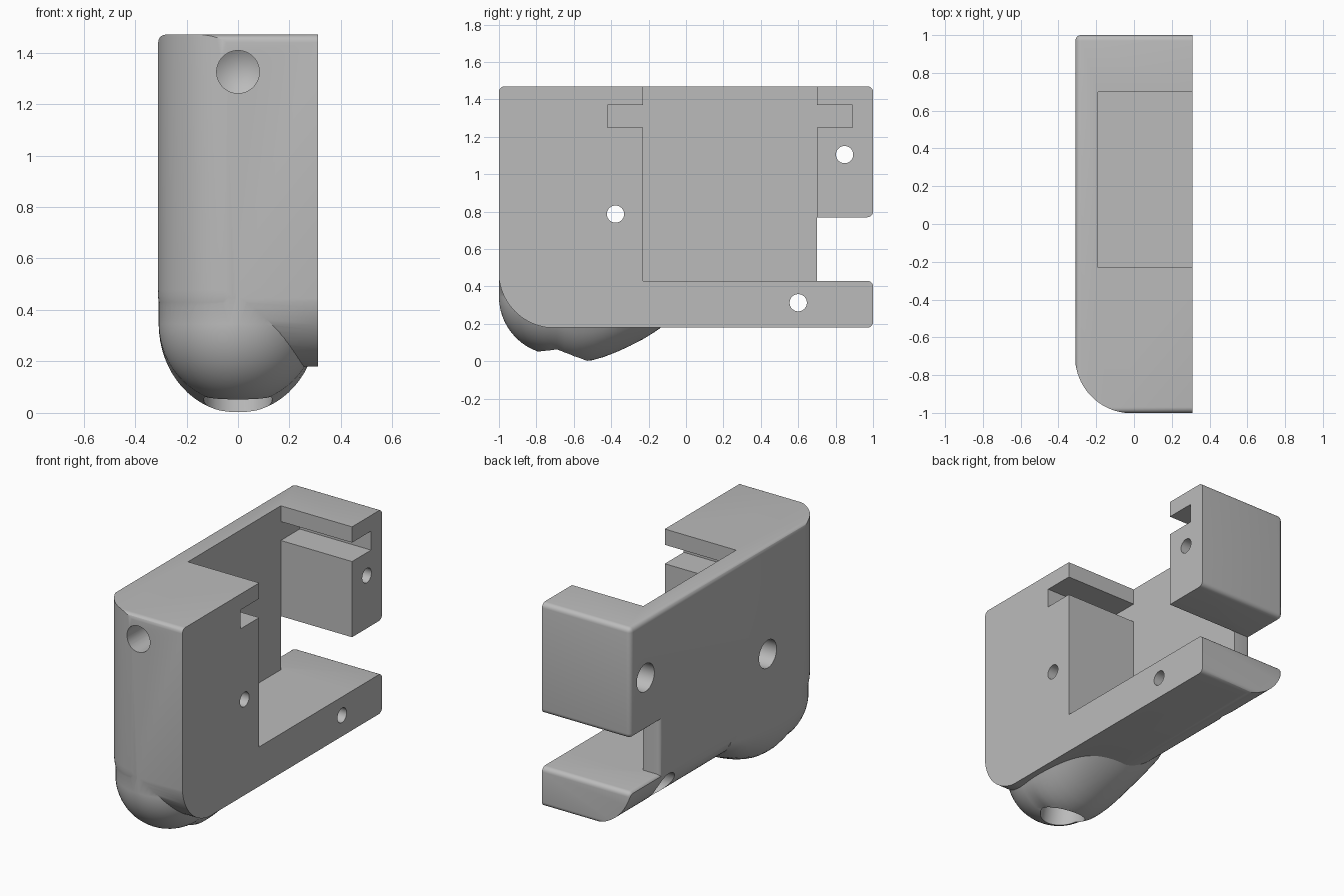
import bpy, bmesh
from math import sqrt, sin, cos, pi
from mathutils import Vector

if "Cube" in bpy.data.objects:
    bpy.data.objects.remove(bpy.data.objects["Cube"], do_unlink=True)

grey = bpy.data.materials.new("plain_grey")
grey.use_nodes = True
COLOR = (0.5, 0.5, 0.5, 1)
grey.diffuse_color = COLOR
grey.node_tree.nodes["Principled BSDF"].inputs["Base Color"].default_value = COLOR

HALF = 0.31      # half of the body width
BIG = 0.30       # large outer fillet
SMALL = 0.03     # small edge fillet


def make(name, bm):
    bmesh.ops.recalc_face_normals(bm, faces=bm.faces)
    mesh = bpy.data.meshes.new(name)
    bm.to_mesh(mesh)
    bm.free()
    mesh.materials.append(grey)
    ob = bpy.data.objects.new(name, mesh)
    bpy.context.collection.objects.link(ob)
    return ob


def box_bm(lo, hi):
    bm = bmesh.new()
    bmesh.ops.create_cube(bm, size=1)
    for v in bm.verts:
        v.co = [l + (c + 0.5) * (h - l) for l, h, c in zip(lo, hi, v.co)]
    return bm


def bevel(bm, edges, radius, segments):
    bmesh.ops.bevel(bm, geom=edges, offset=radius, offset_type='OFFSET',
                    segments=segments, profile=0.5, affect='EDGES')


def rod(name, start, end, radius, tip=0.0):
    """Cylinder from start to end, with an optional cone tip for a drilled hole."""
    start, end = Vector(start), Vector(end)
    axis = end - start
    bm = bmesh.new()
    bmesh.ops.create_circle(bm, cap_ends=True, segments=48, radius=radius)
    out = bmesh.ops.extrude_face_region(bm, geom=bm.faces[:])
    top = [g for g in out["geom"] if isinstance(g, bmesh.types.BMVert)]
    bmesh.ops.translate(bm, verts=top, vec=(0, 0, axis.length))
    if tip:
        cap = [f for f in bm.faces if all(v in top for v in f.verts)]
        poke = bmesh.ops.poke(bm, faces=cap)
        poke["verts"][0].co.z += tip
    turn = Vector((0, 0, 1)).rotation_difference(axis).to_matrix()
    for v in bm.verts:
        v.co = turn @ v.co + start
    return make(name, bm)


def combine(target, tool, operation):
    mod = target.modifiers.new(tool.name, 'BOOLEAN')
    mod.object, mod.operation, mod.solver = tool, operation, 'EXACT'
    bpy.context.view_layer.objects.active = target
    bpy.ops.object.modifier_apply(modifier=mod.name)
    bpy.data.objects.remove(tool, do_unlink=True)


# Body: side profile with the rear notch, extruded across the width
profile = [(-1, .18), (1, .18), (1, .43), (.7, .43),
           (.7, .77), (1, .77), (1, 1.47), (-1, 1.47)]
bm = bmesh.new()
face = bm.faces.new([bm.verts.new((-HALF, y, z)) for y, z in profile])
out = bmesh.ops.extrude_face_region(bm, geom=[face])
bmesh.ops.translate(bm, vec=(2 * HALF, 0, 0),
                    verts=[g for g in out["geom"] if isinstance(g, bmesh.types.BMVert)])
bmesh.ops.recalc_face_normals(bm, faces=bm.faces)
outer = [e for e in bm.edges if e.is_convex and min(v.co.x for v in e.verts) < 0]
bevel(bm, outer, SMALL, 5)
body = make("holder_body", bm)

# Large fillets on the front, bottom and right edges
corner = Vector((-HALF - .002, -1.002, .178))
bm = box_bm(corner, (.5, 1.2, 1.7))
edges = [e for e in bm.edges
         if sum(all(abs(v.co[i] - corner[i]) < .001 for v in e.verts) for i in range(3)) == 2]
bevel(bm, edges, BIG, 20)
combine(body, make("fillet_block", bm), 'INTERSECT')

# Rounded bulb under the front: U sections lofted from nose to tail
stations = []
for i in range(15):
    a = pi / 2 * i / 14
    r = HALF * max(sin(a), .02)
    stations.append((-.69 - HALF * cos(a), r * .995, .345 - r))
stations += [(-.65, .308, .015), (-.6, .308, 0), (-.55, .308, 0), (-.5, .308, .006),
             (-.44, .308, .023), (-.37, .308, .05), (-.3, .307, .082), (-.23, .306, .118),
             (-.17, .304, .155), (-.12, .3, .19), (-.05, .28, .25)]
bm = bmesh.new()
rings = []
for y, w, bottom in stations:
    depth = .345 - bottom
    ring = [(-w, .6)] + [(-w * cos(pi * k / 32), .345 - depth * sin(pi * k / 32))
                         for k in range(33)] + [(w, .6)]
    rings.append([bm.verts.new((x, y, z)) for x, z in ring])
for a, b in zip(rings, rings[1:]):
    for k in range(len(a)):
        n = (k + 1) % len(a)
        bm.faces.new((a[k], a[n], b[n], b[k]))
bm.faces.new(rings[0])
bm.faces.new(rings[-1])
combine(body, make("bulb", bm), 'UNION')

# Pocket open at the top and left, with a slot for a sliding plate
combine(body, make("pocket", box_bm((-.19, -.23, .43), (.5, .7, 1.6))), 'DIFFERENCE')
combine(body, make("plate_slot", box_bm((-.19, -.42, 1.25), (.5, .89, 1.37))), 'DIFFERENCE')
combine(body, make("pocket_back", box_bm((-.19, .6, .43), (.5, .72, .77))), 'DIFFERENCE')

# Screw holes with wide head recesses on the right side
for y, z in [(-.377, .787), (.848, 1.105), (.6, .313)]:
    combine(body, rod("screw_hole", (-.6, y, z), (.6, y, z), .046), 'DIFFERENCE')
    combine(body, rod("screw_head", (-.6, y, z), (-.05, y, z), .088), 'DIFFERENCE')

# Drilled hole in the front and tilted socket in the bulb
combine(body, rod("front_hole", (0, -1.2, 1.325), (0, -.72, 1.325), .083, .05), 'DIFFERENCE')
combine(body, rod("bulb_socket", (0, -.702, -.17), (0, -.597, .32), .133), 'DIFFERENCE')

bpy.ops.object.select_all(action='DESELECT')
body.select_set(True)
bpy.context.view_layer.objects.active = body
bpy.ops.object.shade_smooth_by_angle(angle=pi / 6)
